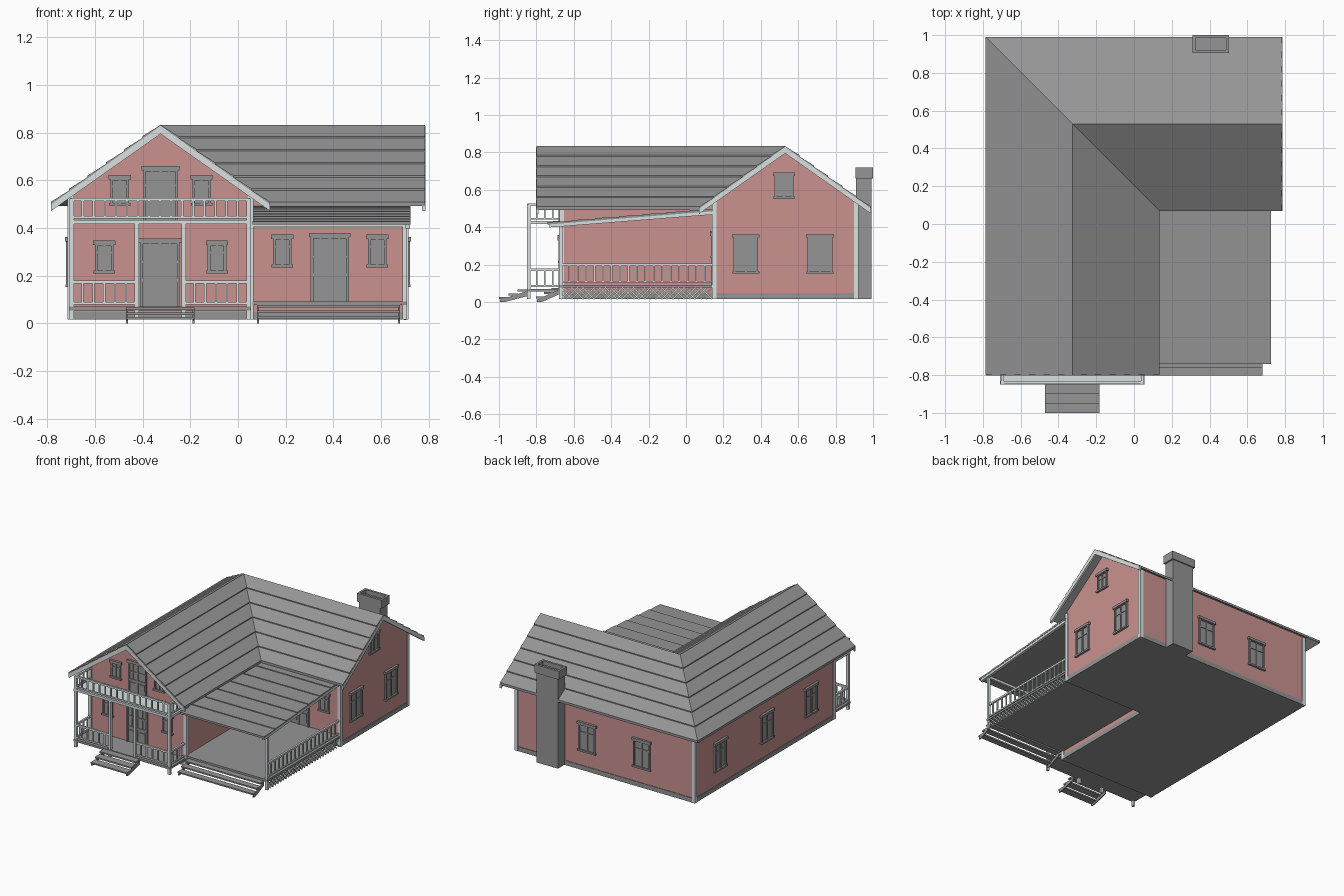
import bpy, bmesh
from math import pi
from mathutils import Vector

if "Cube" in bpy.data.objects:
    bpy.data.objects.remove(bpy.data.objects["Cube"])


def material(name, rgb):
    m = bpy.data.materials.new(name)
    m.use_nodes = True
    m.diffuse_color = (*rgb, 1)
    m.node_tree.nodes["Principled BSDF"].inputs["Base Color"].default_value = (*rgb, 1)
    return m


PINK = material("pink_boards", (0.59, 0.29, 0.28))
GREY = material("mid_grey", (0.3, 0.3, 0.3))
TRIM = material("pale_trim", (0.7, 0.75, 0.75))


def finish(name, bm, mat):
    bmesh.ops.recalc_face_normals(bm, faces=bm.faces)
    mesh = bpy.data.meshes.new(name)
    bm.to_mesh(mesh)
    bm.free()
    mesh.materials.append(mat)
    ob = bpy.data.objects.new(name, mesh)
    bpy.context.collection.objects.link(ob)
    return ob


def loft(bm, rings):
    """Closed solid through rings of equal point count."""
    rows = [[bm.verts.new(p) for p in ring] for ring in rings]
    n = len(rows[0])
    for a, b in zip(rows, rows[1:]):
        for i in range(n):
            j = (i + 1) % n
            bm.faces.new((a[i], a[j], b[j], b[i]))
    bm.faces.new(rows[0])
    bm.faces.new(rows[-1])


def box(bm, x0, x1, y0, y1, z0, z1):
    loft(bm, [[(x0, y0, z), (x1, y0, z), (x1, y1, z), (x0, y1, z)] for z in (z0, z1)])


def boxes(name, mat, items):
    bm = bmesh.new()
    for b in items:
        box(bm, *b)
    return finish(name, bm, mat)


def beam(bm, p, q, t):
    p, q = Vector(p), Vector(q)
    d = (q - p).normalized()
    side = d.cross(Vector((0, 0, 1)) if abs(d.z) < 0.9 else Vector((0, 1, 0))).normalized()
    up = side.cross(d)
    corners = [(side * a + up * b) * t / 2 for a, b in ((-1, -1), (1, -1), (1, 1), (-1, 1))]
    loft(bm, [[e + c for c in corners] for e in (p, q)])


# L-shaped plan: front wing ridge at RX, rear wing ridge at RY, mitred at the corner
RX, RY, HALF, SPAN = -0.325, 0.53, 0.385, 0.46
TOP, SLOPE = 0.833, 0.717
FRONT, BACK, LEFT, RIGHT = -0.67, RY + HALF, RX - HALF, 0.71
INNER, PORCH_Y = RX + HALF, RY - HALF
BASE = 0.016


def roof_z(d):
    return TOP - SLOPE * abs(d)


def sweep(name, profile, y_start, x_end, mat):
    bm = bmesh.new()
    loft(bm, [[(RX + d, y_start, z) for d, z in profile],
              [(RX + d, RY - d, z) for d, z in profile],
              [(x_end, RY - d, z) for d, z in profile]])
    return finish(name, bm, mat)


eave = roof_z(HALF) - 0.016
sweep("house_walls", [(-HALF, BASE + 0.01), (HALF, BASE + 0.01), (HALF, eave),
                      (0, TOP - 0.016), (-HALF, eave)], FRONT, RIGHT, PINK)
w = HALF + 0.004
sweep("base_board", [(-w, BASE), (w, BASE), (w, 0.048), (-w, 0.048)],
      FRONT - 0.004, RIGHT + 0.004, GREY)

# Main roof with lapped courses
half = [(0, TOP)]
COURSES = 6
for i in range(1, COURSES + 1):
    d = SPAN * i / COURSES
    half += [(d, roof_z(d) + 0.007), (d, roof_z(d))]
half[-1] = (SPAN, roof_z(SPAN) - 0.01)
profile = [(-d, z) for d, z in reversed(half[1:])] + half + [(0, TOP - 0.012)]
sweep("main_roof", profile, -0.80, 0.784, GREY)

# Bargeboards on the two gables
chevron = [(-SPAN, 0), (0, 0), (SPAN, 0), (SPAN, -0.028), (0, -0.034), (-SPAN, -0.028)]
chevron = [(d, roof_z(d) + z - 0.004) for d, z in chevron]
bm = bmesh.new()
loft(bm, [[(RX + d, y, z) for d, z in chevron] for y in (-0.803, -0.788)])
loft(bm, [[(x, RY - d, z) for d, z in chevron] for x in (0.772, 0.786)])
finish("bargeboards", bm, TRIM)

# Corner boards
t = 0.006
boxes("corner_boards", TRIM, [
    (x - 0.012 - sx * t, x + 0.012 - sx * t, y - 0.012 - sy * t, y + 0.012 - sy * t, BASE, 0.535)
    for x, y, sx, sy in ((LEFT, FRONT, -1, -1), (INNER, FRONT, 1, -1), (RIGHT, PORCH_Y, 1, -1),
                         (RIGHT, BACK, 1, 1), (LEFT, BACK, -1, 1))])

# Chimney with open cap
CX, CY = 0.407, 0.953
boxes("chimney_shaft", GREY, [(CX - 0.085, CX + 0.085, 0.91, 0.992, BASE, 0.69)])
a, b, r = 0.097, 0.047, 0.016
boxes("chimney_cap", GREY, [
    (CX - a, CX + a, CY - b, CY - b + r, 0.66, 0.72), (CX - a, CX + a, CY + b - r, CY + b, 0.66, 0.72),
    (CX - a, CX - a + r, CY - b, CY + b, 0.66, 0.72), (CX + a - r, CX + a, CY - b, CY + b, 0.66, 0.72)])

# Porch roof: lean-to with lapped courses
PX0, PX1, PY0, STEP, N = INNER, 0.724, -0.74, 0.127, 7


def porch_z(y):
    return 0.422 + 0.083 * (y - PY0)


pts = []
for i in range(N):
    y0, y1 = PY0 + STEP * i, PY0 + STEP * (i + 1)
    pts += [(y0, porch_z(y0) + 0.006), (y1, porch_z(y1))]
pts += [(PORCH_Y, porch_z(PORCH_Y) - 0.01), (PY0, porch_z(PY0) - 0.008)]
bm = bmesh.new()
loft(bm, [[(x, y, z) for y, z in pts] for x in (PX0, PX1)])
finish("porch_roof", bm, GREY)
bm = bmesh.new()
beam(bm, (0.712, PY0 + 0.01, porch_z(PY0) - 0.013), (0.712, PORCH_Y, porch_z(PORCH_Y) - 0.018), 0.02)
beam(bm, (PX0, FRONT, 0.413), (0.712, FRONT, 0.413), 0.018)
finish("porch_roof_beams", bm, TRIM)

# Decks and balcony
DY = -0.84
boxes("porch_floor", GREY, [(INNER, RIGHT, -0.68, PORCH_Y, 0.078, 0.092)])
boxes("front_deck", GREY, [(LEFT, 0.055, -0.85, FRONT, 0.055, 0.07)])
boxes("balcony_floor", TRIM, [(LEFT, 0.055, -0.85, FRONT, 0.417, 0.434)])

# Posts
DX0, DX1 = -0.698, 0.044
posts = [(DX0, DY, 0.525), (DX1, DY, 0.525), (-0.425, DY, 0.42), (-0.228, DY, 0.42), (0.699, FRONT, 0.42)]
p = 0.009
boxes("posts", TRIM, [(x - p, x + p, y - p, y + p, BASE, z) for x, y, z in posts])


def railing(name, start, end, z0, z1):
    a, b = Vector((*start, 0)), Vector((*end, 0))
    lo, hi = Vector((0, 0, z0)), Vector((0, 0, z1))
    bm = bmesh.new()
    beam(bm, a + lo, b + lo, 0.01)
    beam(bm, a + hi, b + hi, 0.013)
    n = max(2, round((b - a).length / 0.045))
    for i in range(1, n):
        c = a.lerp(b, i / n)
        beam(bm, c + lo, c + hi, 0.009)
    finish(name, bm, TRIM)


for level, z0, z1 in (("deck", 0.085, 0.173), ("balcony", 0.445, 0.52)):
    for side, x in (("right", DX0), ("left", DX1)):
        railing(f"{level}_{side}_railing", (x, DY), (x, FRONT), z0, z1)
railing("balcony_front_railing", (DX0, DY), (DX1, DY), 0.445, 0.52)
railing("deck_front_railing_a", (DX0, DY), (-0.425, DY), 0.085, 0.173)
railing("deck_front_railing_b", (-0.228, DY), (DX1, DY), 0.085, 0.173)
railing("porch_railing", (0.699, FRONT), (0.699, PORCH_Y), 0.108, 0.2)

# Lattice skirt under the porch
bm = bmesh.new()
rise = 0.06
y = FRONT
while y + rise < PORCH_Y:
    beam(bm, (0.7, y, BASE), (0.7, y + rise, BASE + rise), 0.007)
    beam(bm, (0.704, y + rise, BASE), (0.704, y, BASE + rise), 0.007)
    y += 0.03
finish("porch_lattice", bm, TRIM)


def steps(name, x0, x1, y_top, z_top, run, count):
    drop = z_top / (count + 0.3)
    treads = [(x0, x1, y_top - run * (i + 1), y_top - run * i + 0.005,
               z_top - drop * i - 0.01, z_top - drop * i) for i in range(count)]
    boxes(name + "_treads", GREY, treads)
    bm = bmesh.new()
    side = [(y_top, z_top - 0.008), (y_top, z_top - 0.035), (y_top - run * count + 0.03, 0),
            (y_top - run * count + 0.005, 0), (y_top - run * count + 0.005, 0.012)]
    for x in (x0 + 0.004, x1 - 0.004):
        loft(bm, [[(x + o, y, z) for y, z in side] for o in (-0.004, 0.004)])
    finish(name + "_stringers", bm, GREY)


steps("front_steps", -0.47, -0.183, -0.85, 0.066, 0.05, 3)
steps("porch_steps", 0.08, 0.68, -0.678, 0.076, 0.041, 3)


def opening(name, wall, at, w, z0, z1, door=False):
    """Window or double door; wall is (face position, facing)."""
    pos, facing = wall
    h, f, height = w / 2, 0.011, z1 - z0
    bar = z0 + height * 0.68
    parts = [(-h, h, -0.003, 0.004, z0, z1),
             (-h, -h + f, -0.011, 0, z0, z1), (h - f, h, -0.011, 0, z0, z1),
             (-h, h, -0.011, 0, z1 - f, z1), (-0.005, 0.005, -0.009, 0, z0, z1),
             (-h, h, -0.008, 0, bar - 0.004, bar + 0.004),
             (-h - 0.008, h + 0.008, -0.016, 0, z1 - 0.006, z1 + 0.012)]
    if door:
        for s in (-1, 1):
            c = s * h / 2
            parts += [(c - 0.003, c + 0.003, -0.007, 0, z0 + height * 0.4, z1),
                      (c - h * 0.28, c + h * 0.28, -0.008, 0, z0 + 0.025, z0 + height * 0.32)]
        mid = z0 + height * 0.4
        parts.append((-h, h, -0.008, 0, mid - 0.006, mid + 0.006))
    else:
        parts.append((-h - 0.006, h + 0.006, -0.015, 0, z0 - 0.006, z0 + 0.006))
    ob = boxes(name, GREY, parts)
    ob.location = (at, pos, 0) if facing in (0, 2) else (pos, at, 0)
    ob.rotation_euler.z = facing * pi / 2


# Windows and doors, wall by wall
front, porch, back = (FRONT, 0), (PORCH_Y, 0), (BACK, 2)
east, west = (RIGHT, 1), (LEFT, -1)
for i, s in enumerate((-1, 1)):
    opening(f"front_window_{i}", front, RX + s * 0.237, 0.078, 0.215, 0.335)
    opening(f"gable_window_{i}", front, RX + s * 0.172, 0.078, 0.5, 0.61)
    opening(f"porch_window_{i}", porch, 0.385 + s * 0.2, 0.078, 0.24, 0.36)
    opening(f"end_window_{i}", east, 0.518 + s * 0.198, 0.132, 0.158, 0.35)
    opening(f"back_window_{i}", back, -0.075 + s * 0.217, 0.132, 0.158, 0.35)
opening("front_door", front, -0.328, 0.165, 0.07, 0.345, True)
opening("balcony_door", front, -0.325, 0.145, 0.434, 0.648, True)
opening("porch_door", porch, 0.385, 0.16, 0.092, 0.368, True)
opening("end_gable_window", east, 0.524, 0.1, 0.557, 0.68)
for i, y in enumerate((0.63, 0.1, -0.4)):
    opening(f"side_window_{i}", west, y, 0.132, 0.158, 0.35)
